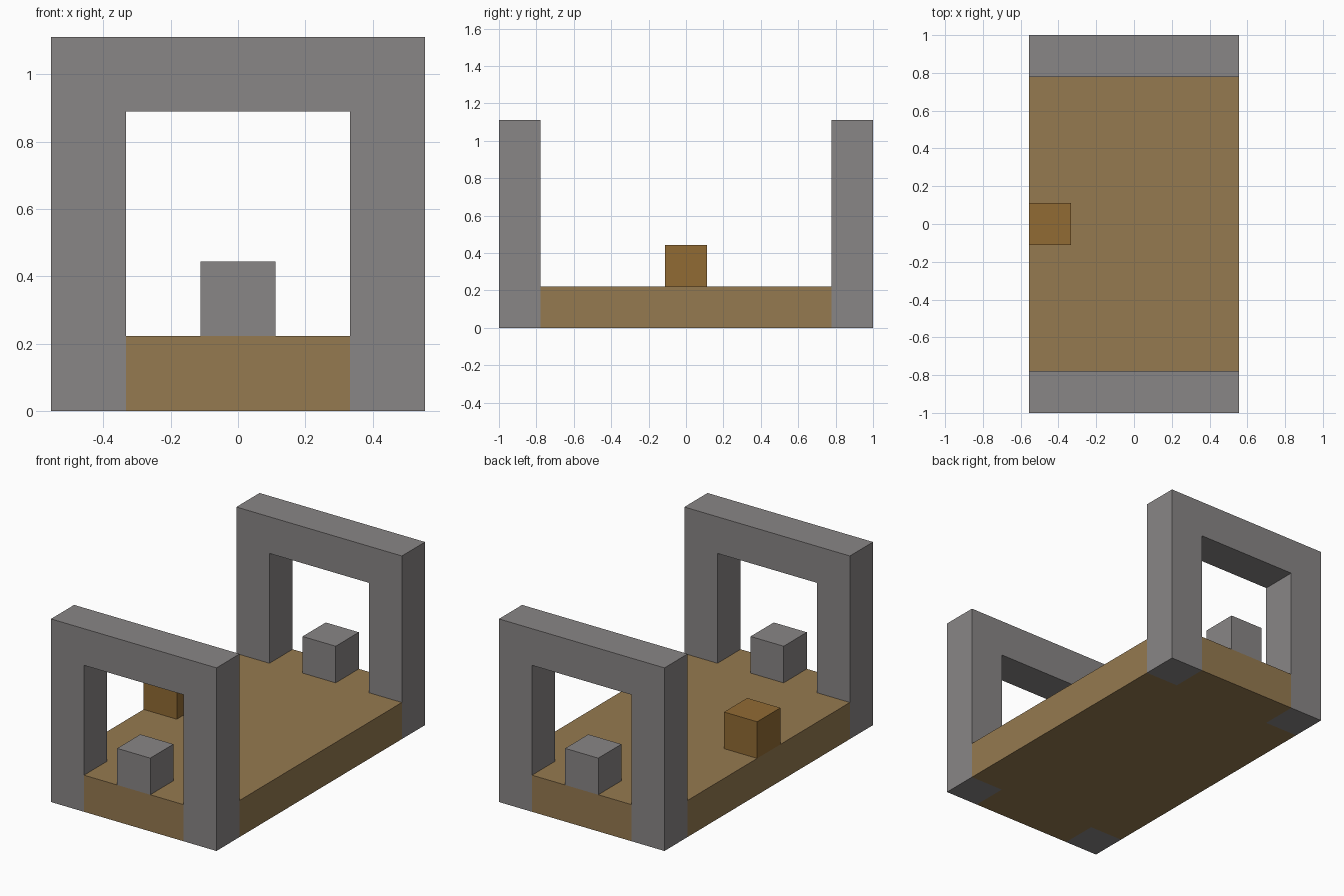
import bpy
import bmesh
from mathutils import Vector

cube = bpy.data.objects.get("Cube")
if cube:
    bpy.data.objects.remove(cube, do_unlink=True)

U = 2 / 9  # edge of one block


def material(name, rgb):
    mat = bpy.data.materials.new(name)
    mat.use_nodes = True
    colour = (*rgb, 1)
    mat.diffuse_color = colour
    bsdf = next(n for n in mat.node_tree.nodes if n.type == "BSDF_PRINCIPLED")
    bsdf.inputs["Base Color"].default_value = colour
    return mat


def prism(name, outline, push, mat):
    """Extrude a closed outline, given in blocks, along push."""
    bm = bmesh.new()
    face = bm.faces.new([bm.verts.new(Vector(p) * U) for p in outline])
    result = bmesh.ops.extrude_face_region(bm, geom=[face], use_keep_orig=True)
    moved = [g for g in result["geom"] if isinstance(g, bmesh.types.BMVert)]
    bmesh.ops.translate(bm, verts=moved, vec=Vector(push) * U)
    bmesh.ops.recalc_face_normals(bm, faces=bm.faces)
    mesh = bpy.data.meshes.new(name)
    bm.to_mesh(mesh)
    bm.free()
    mesh.materials.append(mat)
    obj = bpy.data.objects.new(name, mesh)
    bpy.context.collection.objects.link(obj)
    return obj


def block(name, x, y, mat):
    """One block standing on the deck, centred on x, y."""
    h = 0.5
    base = [(x - h, y - h, 1), (x + h, y - h, 1), (x + h, y + h, 1), (x - h, y + h, 1)]
    return prism(name, base, (0, 0, 1), mat)


stone = material("grey stone", (0.25, 0.238, 0.238))
plank = material("tan wood", (0.3, 0.193, 0.08))
timber = material("dark orange wood", (0.285, 0.146, 0.034))

# Deck: one block high, notched at the corners for the pillars
half = [(1.5, -4.5), (1.5, -3.5), (2.5, -3.5), (2.5, 3.5), (1.5, 3.5), (1.5, 4.5)]
outline = half + [(-x, -y) for x, y in half]
prism("deck", [(x, y, 0) for x, y in outline], (0, 0, 1), plank)

# Arch and middle block at each end
arch = [(-2.5, 0), (-2.5, 5), (2.5, 5), (2.5, 0), (1.5, 0), (1.5, 4), (-1.5, 4), (-1.5, 0)]
for end, side in (("front", -1), ("back", 1)):
    prism(f"{end}_arch", [(x, side * 4.5, z) for x, z in arch], (0, -side, 0), stone)
    block(f"{end}_block", 0, side * 4, stone)

# Wooden block on the right-hand edge
block("side_block", -2, 0, timber)
